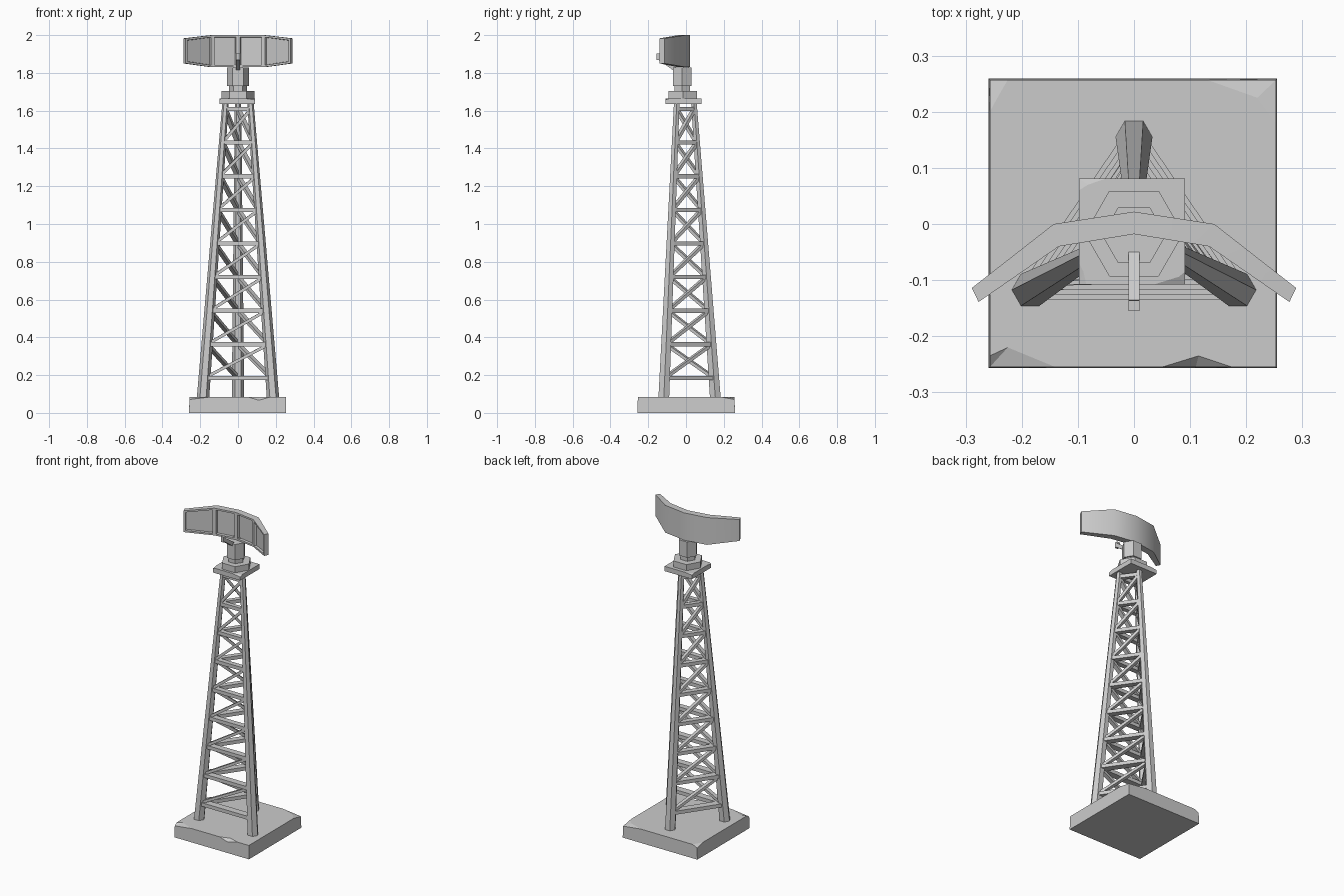
import bpy, bmesh, math
from mathutils import Vector, Matrix

if "Cube" in bpy.data.objects:
    bpy.data.objects.remove(bpy.data.objects["Cube"])


def finish(name, bm):
    bmesh.ops.recalc_face_normals(bm, faces=bm.faces[:])
    me = bpy.data.meshes.new(name)
    bm.to_mesh(me)
    bm.free()
    ob = bpy.data.objects.new(name, me)
    bpy.context.collection.objects.link(ob)
    return ob


def hex_loft(name, rings):
    """Six-sided column through (x, y, z, radius) rings."""
    bm = bmesh.new()
    loops = [[bm.verts.new((x + r * math.cos(k * math.pi / 3),
                            y + r * math.sin(k * math.pi / 3), z)) for k in range(6)]
             for x, y, z, r in rings]
    for a, b in zip(loops, loops[1:]):
        for k in range(6):
            j = (k + 1) % 6
            bm.faces.new((a[k], a[j], b[j], b[k]))
    bm.faces.new(loops[0][::-1])
    bm.faces.new(loops[-1])
    return finish(name, bm)


def bar(bm, p, q, height, depth):
    """Rectangular beam between two points."""
    p, q = Vector(p), Vector(q)
    d = (q - p).normalized()
    side = d.cross(Vector((0, 0, 1))).normalized()
    up = side.cross(d)
    m = Matrix((d * (q - p).length, side * depth, up * height)).transposed().to_4x4()
    m.translation = (p + q) / 2
    bmesh.ops.create_cube(bm, size=1, matrix=m)


def chipped_slab(name, z0, z1, chips, flare):
    """Slab whose top rim has chips: (edge point, low point + drop, edge point, inner point),
    or a single plain corner. Order is counter-clockwise."""
    bm = bmesh.new()
    rim, top = [], []
    for c in chips:
        if len(c) == 1:
            v = bm.verts.new((*c[0], z1))
            rim.append(v)
            top.append(v)
            continue
        a, low, b, inner = c
        va, vb, vi = (bm.verts.new((*p, z1)) for p in (a, b, inner))
        vl = bm.verts.new((low[0], low[1], z1 - low[2]))
        rim += [va, vl, vb]
        top += [va, vi, vb]
        bm.faces.new((va, vl, vi))
        bm.faces.new((vl, vb, vi))
    bm.faces.new(top)
    base = [bm.verts.new((v.co.x * flare, v.co.y * flare, z0)) for v in rim]
    for i in range(len(rim)):
        j = (i + 1) % len(rim)
        bm.faces.new((base[i], base[j], rim[j], rim[i]))
    bm.faces.new(base[::-1])
    return finish(name, bm)


# Weathered foundation block
chipped_slab("foundation", 0, 0.085, [
    ((-.257, -.235), (-.257, -.255, .014), (-.14, -.255), (-.225, -.22)),
    ((.05, -.255), (.11, -.255, .018), (.175, -.255), (.115, -.235)),
    ((.253, -.255),),
    ((.253, .18), (.253, .257, .014), (.13, .257), (.22, .225)),
    ((-.225, .257), (-.257, .257, .014), (-.257, .2), (-.24, .231))], 1.008)

# Three tapering hexagonal legs
Z0, Z1 = 0.07, 1.64
LEGS = [((-.186, -.118), (-.066, -.049)),
        ((.186, -.118), (.066, -.049)),
        ((0, .156), (0, .042))]
for n, (lo, hi) in zip(("front_left_leg", "front_right_leg", "back_leg"), LEGS):
    hex_loft(n, [(*lo, Z0, .033), (*hi, Z1, .017)])


def leg_at(i, z):
    lo, hi = LEGS[i % 3]
    p = Vector(lo).lerp(Vector(hi), (z - Z0) / (Z1 - Z0))
    return (p.x, p.y, z)


# Horizontal rails and spiralling diagonals on the three sides
rails, diagonals = bmesh.new(), bmesh.new()
STEP = 0.178
for t in range(9):
    z = 0.185 + STEP * t
    for s in range(3):
        bar(rails, leg_at(s, z), leg_at(s + 1, z), .022, .044 - .0025 * t)
        if t < 8:
            bar(diagonals, leg_at(s, z), leg_at(s + 1, z + STEP), .016, .026)
finish("horizontal_rails", rails)
finish("diagonal_braces", diagonals)

# Top platform
chipped_slab("platform", 1.635, 1.665, [
    ((-.098, -.07), (-.098, -.108, .006), (-.085, -.108), (-.09, -.085)),
    ((.035, -.108), (.091, -.108, .008), (.091, -.085), (.08, -.094)),
    ((.091, .081),),
    ((-.05, .081), (-.098, .081, .005), (-.098, .06), (-.082, .07))], 1.0)

# Hexagonal turntable, neck and gearbox
hex_loft("turntable", [(0, -.017, 1.66, .088), (0, -.017, 1.703, .088)])
hex_loft("neck", [(0, -.02, 1.70, .047), (0, -.02, 1.735, .047)])
hex_loft("gearbox", [(0, -.02, 1.73, .057), (0, -.02, 1.828, .057)])
mount = bmesh.new()
bar(mount, (-.025, 0, 1.83), (.025, 0, 1.83), .03, .03)
finish("reflector_mount", mount)

# Curved reflector: columns of (back x, back y, front x, front y, bottom, top)
half = [(.289, -.114, .277, -.139, 1.85, 1.983),
        (.143, 0, .134, -.040, 1.83, 2.0)]
cols = [(-a, b, -c, d, e, f) for a, b, c, d, e, f in half]
cols += [(0, .022, 0, -.018, 1.83, 2.0)] + half[::-1]
bm = bmesh.new()
rings = [[bm.verts.new(p) for p in ((fx, fy, b), (fx, fy, t), (bx, by, t), (bx, by, b))]
         for bx, by, fx, fy, b, t in cols]
panels = []
for a, b in zip(rings, rings[1:]):
    for k in range(4):
        j = (k + 1) % 4
        f = bm.faces.new((a[k], b[k], b[j], a[j]))
        if k == 0:
            panels.append(f)
bm.faces.new(rings[0])
bm.faces.new(rings[-1][::-1])
bmesh.ops.recalc_face_normals(bm, faces=bm.faces[:])
# Framed recesses on the front
bmesh.ops.inset_individual(bm, faces=panels, thickness=.015, depth=0)
bmesh.ops.inset_individual(bm, faces=panels, thickness=.003, depth=-.014)
reflector = finish("reflector", bm)
bpy.context.view_layer.objects.active = reflector
reflector.select_set(True)
bpy.ops.object.shade_smooth_by_angle(angle=math.radians(30))

# Feed arm and horn
feed = bmesh.new()
bar(feed, (0, -.03, 1.80), (0, -.142, 1.88), .022, .02)
bar(feed, (0, -.136, 1.885), (0, -.155, 1.885), .034, .02)
finish("feed_arm", feed)
